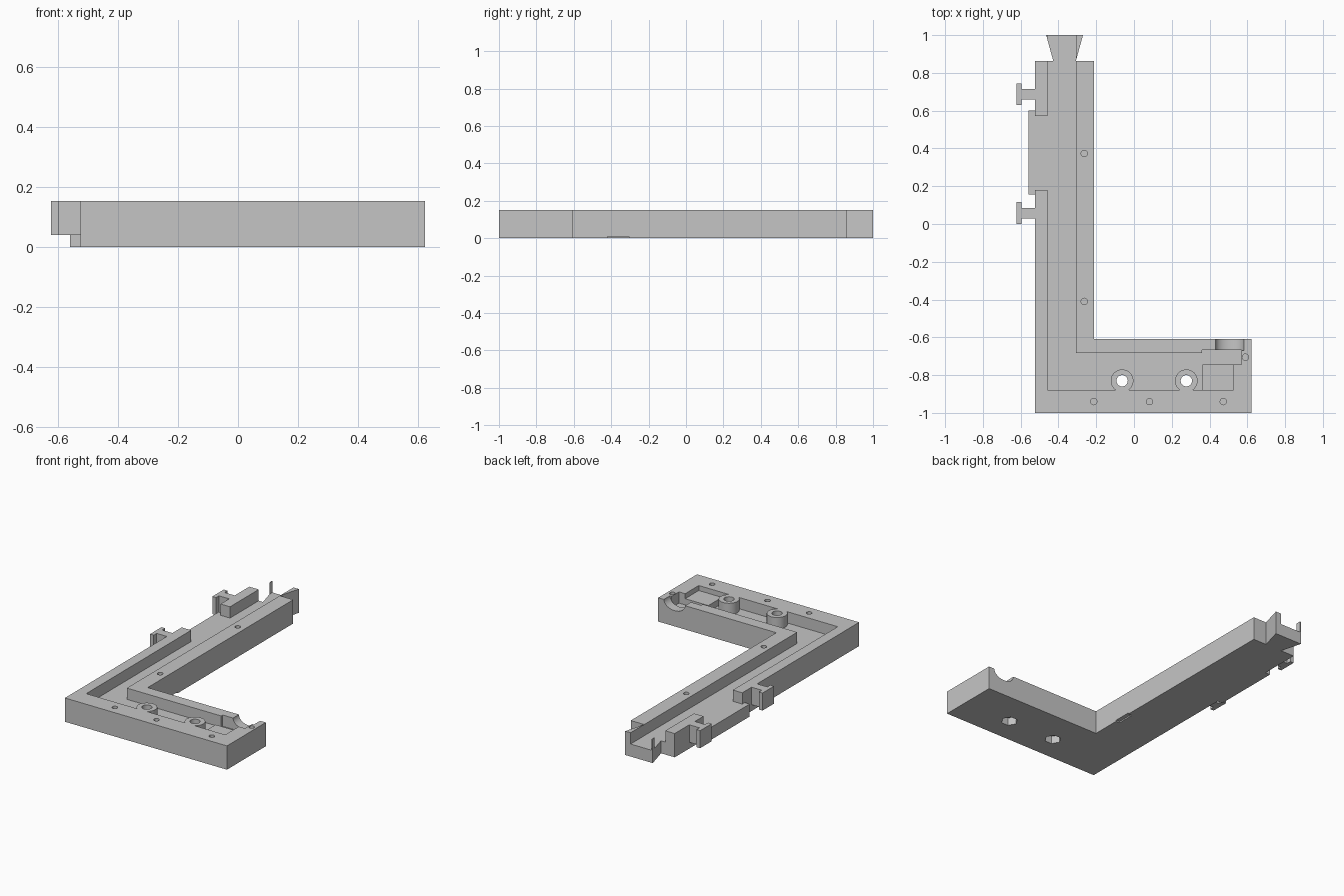
import bpy, bmesh, math

default = bpy.data.objects.get("Cube")
if default:
    bpy.data.objects.remove(default, do_unlink=True)

TOP, FLOOR, HOOK_BASE = 0.152, 0.08, 0.04

grey = bpy.data.materials.new("plain grey")
grey.use_nodes = True
grey.diffuse_color = (0.56, 0.56, 0.56, 1)
grey.node_tree.nodes["Principled BSDF"].inputs["Base Color"].default_value = grey.diffuse_color


def prism(name, outline, z0, z1):
    """Extrude a flat outline from z0 up to z1."""
    bm = bmesh.new()
    face = bm.faces.new([bm.verts.new((x, y, z0)) for x, y in outline])
    up = bmesh.ops.extrude_face_region(bm, geom=[face])["geom"]
    bmesh.ops.translate(bm, vec=(0, 0, z1 - z0),
                        verts=[v for v in up if isinstance(v, bmesh.types.BMVert)])
    bmesh.ops.recalc_face_normals(bm, faces=bm.faces)
    mesh = bpy.data.meshes.new(name)
    bm.to_mesh(mesh)
    bm.free()
    mesh.materials.append(grey)
    obj = bpy.data.objects.new(name, mesh)
    bpy.context.collection.objects.link(obj)
    return obj


def rect(x0, x1, y0, y1):
    return [(x0, y0), (x1, y0), (x1, y1), (x0, y1)]


def ring(x, y, rx, ry, n=32):
    return [(x + rx * math.cos(math.tau * i / n), y + ry * math.sin(math.tau * i / n))
            for i in range(n)]


def cut(target, cutter):
    """Subtract the cutter and discard it."""
    mod = target.modifiers.new("cut", 'BOOLEAN')
    mod.operation, mod.solver, mod.object = 'DIFFERENCE', 'EXACT', cutter
    bpy.context.view_layer.objects.active = target
    bpy.ops.object.modifier_apply(modifier=mod.name)
    bpy.data.objects.remove(cutter, do_unlink=True)


# L-shaped body with a dovetail at the far end
body = prism("angled_tray", [
    (-0.524, -1), (0.622, -1), (0.622, -0.608), (-0.213, -0.608), (-0.213, 0.862),
    (-0.308, 0.862), (-0.27, 1), (-0.465, 1), (-0.427, 0.862), (-0.524, 0.862)], 0, TOP)

# Channel with a side opening, leaving two screw posts standing
posts = [(-0.063, -0.83), (0.277, -0.83)]
channel = prism("channel_cutter", [
    (-0.457, 1.2), (-0.457, 0.572), (-0.7, 0.572), (-0.7, 0.18), (-0.457, 0.18),
    (-0.457, -0.88), (0.362, -0.88), (0.362, -0.683), (-0.308, -0.683), (-0.308, 1.2)],
    FLOOR, 0.3)
for x, y in posts:
    cut(channel, prism("post_shape", ring(x, y, 0.06, 0.06), -0.1, 0.5))
cut(body, channel)

# Raised shelf and socket pocket at the end of the foot
cut(body, prism("shelf_cutter", rect(0.355, 0.526, -0.88, -0.72), 0.12, 0.3))
cut(body, prism("socket_cutter", rect(0.359, 0.57, -0.743, -0.667), FLOOR, 0.3))

# Shallow rounded cable notch through the foot's back wall
notch = prism("notch_cutter", ring(0, 0, 0.075, 0.052), 0, 0.12)
notch.rotation_euler.x = math.pi / 2
notch.location = (0.507, -0.55, TOP)
bpy.context.view_layer.update()
cut(body, notch)

# Small relief under the arm's inner edge
cut(body, prism("relief_cutter", rect(-0.24, -0.15, -0.42, -0.305), -0.1, 0.008))

# Post bores with hexagonal nut pockets underneath
for x, y in posts:
    cut(body, prism("bore_cutter", ring(x, y, 0.03, 0.03), -0.1, 0.3))
    cut(body, prism("nut_cutter", ring(x, y, 0.05, 0.05, 6), -0.1, 0.05))

# Blind screw holes along the walls
for x, y in [(-0.213, -0.94), (0.082, -0.94), (0.473, -0.94), (0.59, -0.705),
             (-0.263, 0.373), (-0.263, -0.41)]:
    cut(body, prism("screw_cutter", ring(x, y, 0.017, 0.017, 20), 0.05, 0.3))

# Thin ledge outside the side opening
prism("side_ledge", rect(-0.559, -0.524, 0.155, 0.6), 0, FLOOR)

# T-shaped side hooks
for label, y in (("front", 0.058), ("rear", 0.687)):
    prism(label + "_hook", [
        (-0.524, y - 0.028), (-0.524, y + 0.028), (-0.596, y + 0.028), (-0.596, y + 0.058),
        (-0.622, y + 0.058), (-0.622, y - 0.058), (-0.596, y - 0.058), (-0.596, y - 0.028)],
        HOOK_BASE, TOP)

# Smooth the round holes, keep edges crisp
bpy.ops.object.select_all(action='DESELECT')
body.select_set(True)
bpy.context.view_layer.objects.active = body
bpy.ops.object.shade_smooth_by_angle(angle=math.radians(30))
